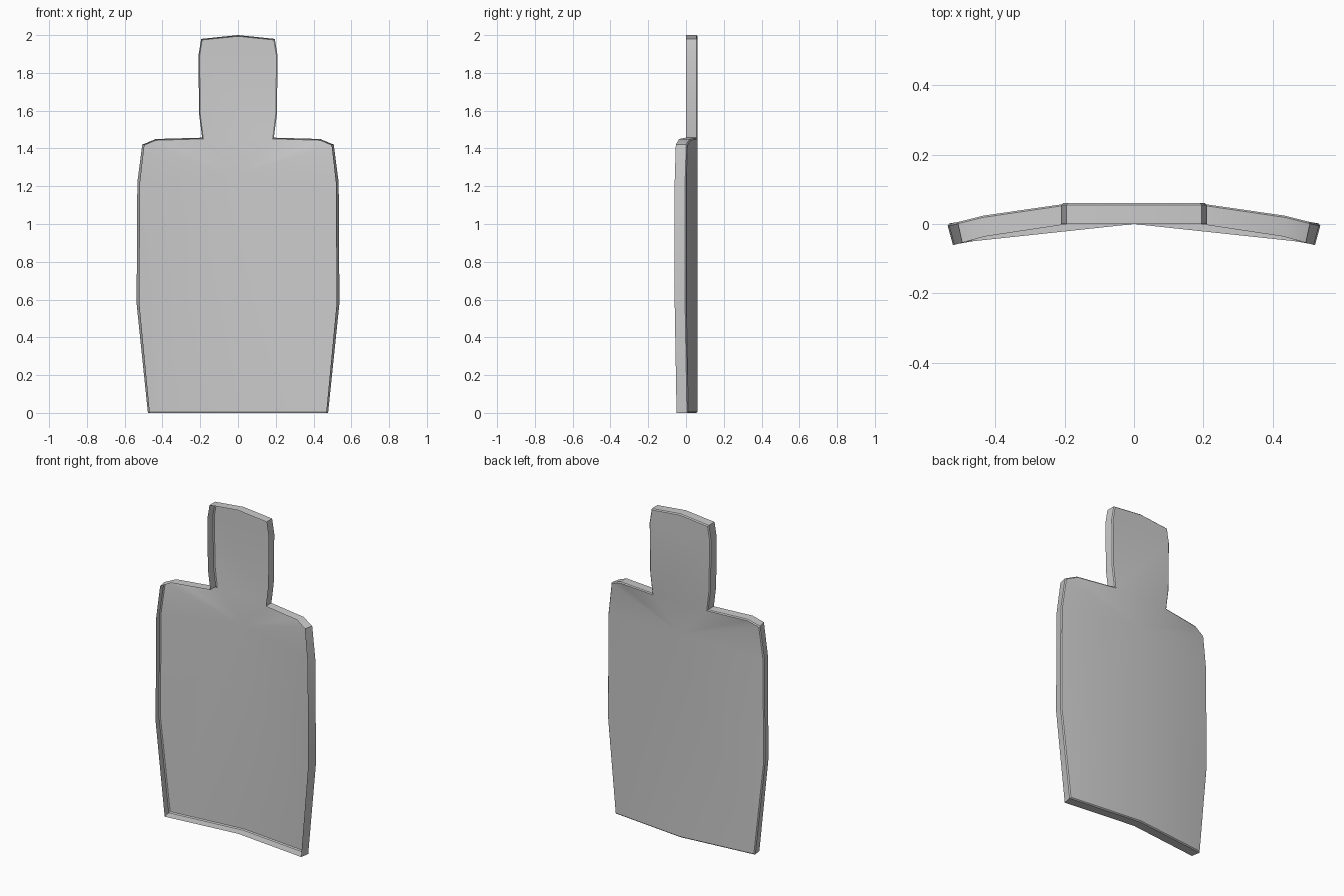
import bpy, bmesh

if "Cube" in bpy.data.objects:
    bpy.data.objects.remove(bpy.data.objects["Cube"])

# Right half of the front rim edge, bottom centre to head top: x, y, z, sideways drift of the back edge
HALF = [
    (0.0, 0.0, 0.0, 0.0), (0.467, -0.05, 0.0, 0.01),
    (0.522, -0.06, 0.58, 0.015), (0.518, -0.06, 1.22, 0.015),
    (0.495, -0.054, 1.42, 0.012), (0.43, -0.036, 1.45, 0.005),
    (0.19, 0.0, 1.457, 0.0), (0.206, 0.0, 1.58, 0.0),
    (0.21, 0.0, 1.89, 0.0), (0.195, 0.0, 1.98, 0.0), (0.0, 0.0, 2.0, 0.0),
]
TIP_Z = 1.26       # where the flat head panel runs into the bent body
DEPTH = 0.055      # rim depth
LIP = 0.006        # small chamfer between rim and back sheet
NECK = 6

bm = bmesh.new()


def ring(back):
    """Full outline loop, right side up and left side down."""
    def vert(side, p):
        return bm.verts.new((side * (p[0] + back * p[3]), p[1] + back * DEPTH, p[2]))
    return [vert(1, p) for p in HALF] + [vert(-1, p) for p in HALF[-2:0:-1]]


front, rear = ring(0), ring(1)
n = len(front)

# rim, open towards the front
for i in range(n):
    j = (i + 1) % n
    bm.faces.new((front[i], front[j], rear[j], rear[i]))

# back sheet: body fan around the breast point plus flat head panel
tip = bm.verts.new((0, DEPTH, TIP_Z))
sheet = []
for i in list(range(NECK)) + list(range(n - NECK, n)):
    sheet.append(bm.faces.new((tip, rear[(i + 1) % n], rear[i])))
sheet.append(bm.faces.new([tip] + rear[NECK:n - NECK + 1][::-1]))
bm.normal_update()

# chamfered lip
bmesh.ops.inset_region(bm, faces=sheet, thickness=LIP, depth=LIP, use_even_offset=True)

mesh = bpy.data.meshes.new("target_plate")
bm.to_mesh(mesh)
bm.free()
plate = bpy.data.objects.new("target_plate", mesh)
bpy.context.collection.objects.link(plate)
bpy.context.view_layer.objects.active = plate
plate.select_set(True)
bpy.ops.object.shade_smooth_by_angle(angle=0.52)
